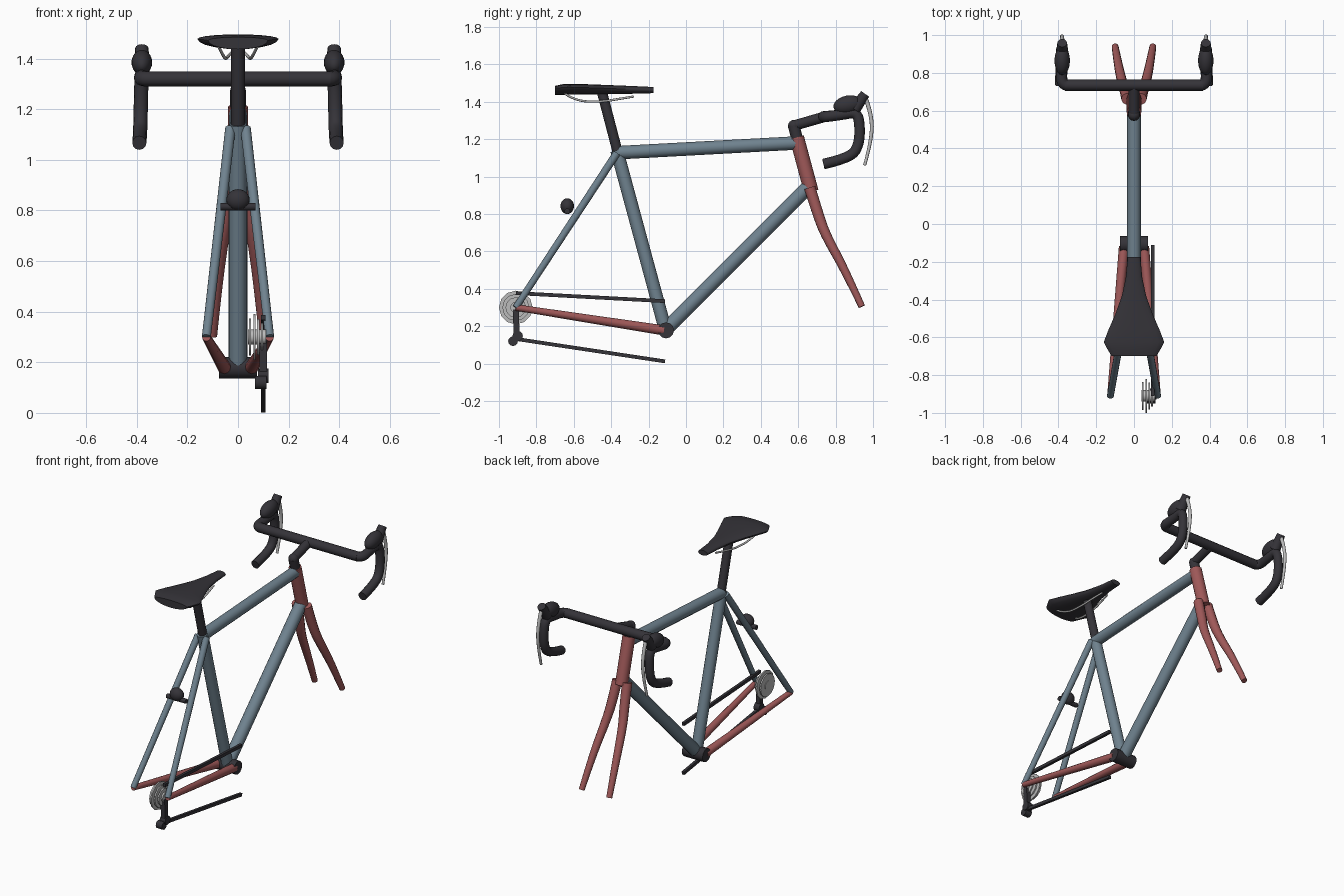
import bpy, bmesh, math
from mathutils import Vector, Matrix

if "Cube" in bpy.data.objects:
    bpy.data.objects.remove(bpy.data.objects["Cube"])


def material(name, rgb):
    m = bpy.data.materials.new(name)
    m.use_nodes = True
    m.diffuse_color = (*rgb, 1)
    m.node_tree.nodes["Principled BSDF"].inputs["Base Color"].default_value = (*rgb, 1)
    return m


BLUE = material("slate blue paint", (0.16, 0.225, 0.275))
RED = material("dull red paint", (0.35, 0.10, 0.10))
BLACK = material("soft black", (0.035, 0.033, 0.04))
SILVER = material("silver metal", (0.5, 0.5, 0.5))


def finish(obj, mat):
    obj.data.materials.clear()
    obj.data.materials.append(mat)
    bpy.ops.object.select_all(action="DESELECT")
    obj.select_set(True)
    bpy.context.view_layer.objects.active = obj
    bpy.ops.object.shade_smooth_by_angle(angle=math.radians(40))
    return obj


def tube(name, points, radii, mat, bend=False):
    """Round tube along points; bend=True rounds the corners."""
    if not isinstance(radii, (list, tuple)):
        radii = [radii] * len(points)
    curve = bpy.data.curves.new(name, "CURVE")
    curve.dimensions = "3D"
    curve.bevel_depth = 1
    curve.bevel_resolution = 4
    curve.use_fill_caps = True
    s = curve.splines.new("NURBS" if bend else "POLY")
    s.points.add(len(points) - 1)
    for p, co, r in zip(s.points, points, radii):
        p.co = (*co, 1)
        p.radius = r
    if bend:
        s.order_u = 3
        s.use_endpoint_u = True
        s.resolution_u = 5
    obj = bpy.data.objects.new(name, curve)
    bpy.context.collection.objects.link(obj)
    bpy.ops.object.select_all(action="DESELECT")
    obj.select_set(True)
    bpy.context.view_layer.objects.active = obj
    bpy.ops.object.convert(target="MESH")
    return finish(bpy.context.object, mat)


def disc(name, x, y, z, r, width, mat):
    """Cylinder with its axis across the frame."""
    return tube(name, [(x - width / 2, y, z), (x + width / 2, y, z)], r, mat)


def ball(name, centre, size, mat, tilt=0):
    bpy.ops.mesh.primitive_uv_sphere_add(segments=20, ring_count=12, location=centre,
                                         rotation=(tilt, 0, 0))
    obj = bpy.context.object
    obj.name = name
    obj.scale = size
    return finish(obj, mat)


def bar(name, a, b, width, height, mat):
    """Rectangular bar from a to b, lying in a plane of constant x."""
    a, b = Vector(a), Vector(b)
    d = b - a
    bpy.ops.mesh.primitive_cube_add(size=1, location=(a + b) / 2,
                                    rotation=(math.atan2(d.z, d.y), 0, 0))
    obj = bpy.context.object
    obj.name = name
    obj.scale = (width, d.length, height)
    return finish(obj, mat)


# Main frame
tube("seat_tube", [(0, -0.11, 0.18), (0, -0.37, 1.14)], 0.035, BLUE)
tube("top_tube", [(0, -0.36, 1.128), (0, 0.6, 1.18)], 0.036, BLUE)
tube("down_tube", [(0, -0.11, 0.18), (0, 0.65, 0.94)], 0.038, BLUE)
tube("head_tube", [(0, 0.592, 1.21), (0, 0.67, 0.92)], 0.039, RED)
disc("bottom_bracket", 0, -0.107, 0.178, 0.043, 0.15, BLACK)

# Paired stays and fork blades
for side, s in (("left", 1), ("right", -1)):
    tube(side + "_seat_stay", [(s * 0.03, -0.37, 1.125), (s * 0.125, -0.91, 0.3)],
         [0.021, 0.018], BLUE)
    tube(side + "_chain_stay", [(s * 0.053, -0.12, 0.178), (s * 0.125, -0.91, 0.3)],
         [0.027, 0.017], RED)
    tube(side + "_fork_blade",
         [(s * 0.036, 0.662, 0.94), (s * 0.045, 0.705, 0.8), (s * 0.062, 0.745, 0.69),
          (s * 0.085, 0.85, 0.5), (s * 0.1, 0.94, 0.305)],
         [0.031, 0.03, 0.027, 0.023, 0.018], RED, bend=True)

# Seat post and saddle
tube("seat_post", [(0, -0.36, 1.11), (0, -0.45, 1.455)], 0.027, BLACK)


def saddle():
    # Stations: y, half width, edge height, top, bottom
    stations = [(-0.70, 0.118, 1.472, 1.485, 1.437), (-0.66, 0.142, 1.476, 1.494, 1.437),
                (-0.625, 0.16, 1.478, 1.496, 1.438), (-0.56, 0.135, 1.476, 1.495, 1.439),
                (-0.48, 0.1, 1.474, 1.492, 1.44), (-0.38, 0.064, 1.47, 1.488, 1.441),
                (-0.28, 0.043, 1.466, 1.484, 1.443), (-0.175, 0.034, 1.463, 1.479, 1.446)]
    bm = bmesh.new()
    rings = []
    n = 20
    for y, w, edge, top, low in stations:
        ring = []
        for i in range(n):
            a = math.tau * i / n
            h = top - edge if math.sin(a) > 0 else edge - low
            ring.append(bm.verts.new((w * math.cos(a), y, edge + h * math.sin(a))))
        rings.append(ring)
    for p, q in zip(rings, rings[1:]):
        for i in range(n):
            bm.faces.new((p[i], p[(i + 1) % n], q[(i + 1) % n], q[i]))
    bm.faces.new(rings[0])
    bm.faces.new(rings[-1])
    bmesh.ops.recalc_face_normals(bm, faces=bm.faces)
    mesh = bpy.data.meshes.new("saddle")
    bm.to_mesh(mesh)
    bm.free()
    obj = bpy.data.objects.new("saddle", mesh)
    bpy.context.collection.objects.link(obj)
    finish(obj, BLACK)


saddle()
for side, s in (("left", 1), ("right", -1)):
    tube(side + "_saddle_rail",
         [(s * 0.075, -0.65, 1.445), (s * 0.055, -0.59, 1.403), (s * 0.045, -0.45, 1.4),
          (s * 0.035, -0.36, 1.415), (s * 0.02, -0.28, 1.428)], 0.006, SILVER, bend=True)

# Rear brake between the seat stays
ball("rear_brake_body", (0, -0.635, 0.842), (0.046, 0.036, 0.042), BLACK)
disc("rear_brake_bar", 0, -0.635, 0.815, 0.015, 0.14, BLACK)

# Stem and handlebar
tube("steerer", [(0, 0.595, 1.2), (0, 0.575, 1.275)], 0.031, BLACK)
ball("stem_knuckle", (0, 0.577, 1.272), (0.031, 0.031, 0.031), BLACK)
tube("stem", [(0, 0.575, 1.272), (0, 0.735, 1.318)], 0.028, BLACK)
tube("handlebar", [(-0.365, 0.735, 1.32), (0.365, 0.735, 1.32)], 0.03, BLACK)

for side, s in (("left", 1), ("right", -1)):
    tube(side + "_drop",
         [(s * 0.355, 0.735, 1.32), (s * 0.385, 0.74, 1.32), (s * 0.38, 0.83, 1.33),
          (s * 0.38, 0.915, 1.345), (s * 0.383, 0.93, 1.27), (s * 0.385, 0.925, 1.17),
          (s * 0.387, 0.88, 1.1), (s * 0.39, 0.735, 1.067)],
         [0.03, 0.03, 0.028, 0.028, 0.028, 0.028, 0.028, 0.028], BLACK, bend=True)
    ball(side + "_hood", (s * 0.38, 0.865, 1.385), (0.041, 0.078, 0.048), BLACK, 0.2)
    tube(side + "_hood_tip", [(s * 0.38, 0.9, 1.36), (s * 0.38, 0.958, 1.442)],
         [0.034, 0.026], BLACK)
    tube(side + "_brake_lever",
         [(s * 0.38, 0.955, 1.43), (s * 0.38, 0.985, 1.36), (s * 0.382, 1.0, 1.22),
          (s * 0.385, 0.955, 1.06)], [0.012, 0.011, 0.01, 0.008], SILVER, bend=True)

# Sprockets
for i, (x, r) in enumerate([(0.047, 0.074), (0.065, 0.09), (0.08, 0.072), (0.095, 0.055)]):
    disc("sprocket_%d" % (i + 1), x, -0.91, 0.3, r, 0.009, SILVER)
disc("sprocket_hub", 0.075, -0.91, 0.3, 0.03, 0.07, SILVER)

# Derailleur and chain runs
bar("derailleur_arm", (0.1, -0.91, 0.29), (0.1, -0.905, 0.13), 0.03, 0.032, BLACK)
disc("upper_pulley", 0.1, -0.9, 0.147, 0.028, 0.04, BLACK)
disc("lower_pulley", 0.09, -0.925, 0.12, 0.026, 0.045, BLACK)
bar("upper_chain", (0.1, -0.91, 0.377), (0.1, -0.112, 0.334), 0.018, 0.02, BLACK)
bar("lower_chain", (0.1, -0.91, 0.132), (0.1, -0.112, 0.012), 0.018, 0.02, BLACK)
